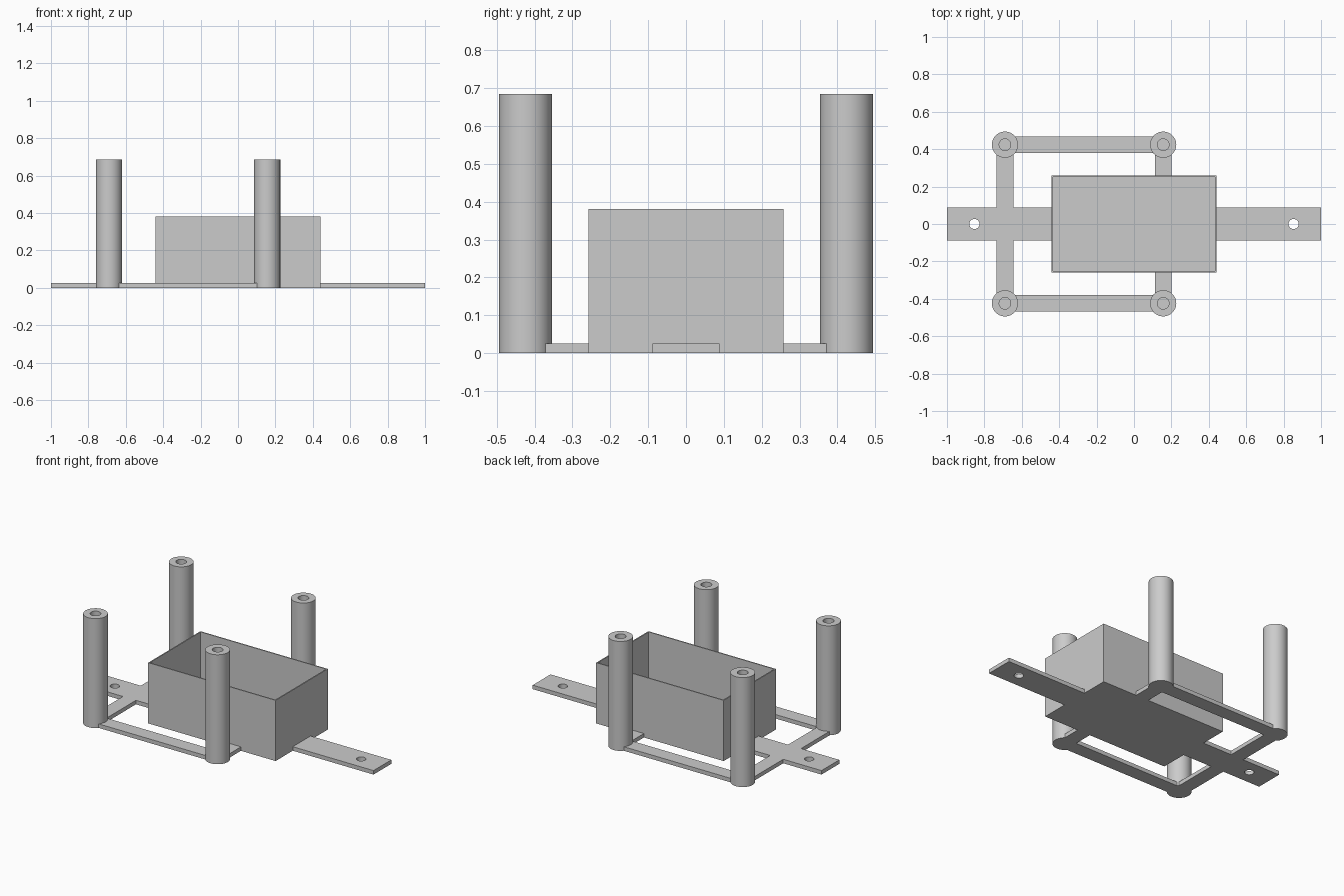
import bpy
import bmesh
import math
from mathutils import Matrix, Vector

cube = bpy.data.objects.get("Cube")
if cube:
    bpy.data.objects.remove(cube, do_unlink=True)

grey = bpy.data.materials.new("light grey plastic")
grey.use_nodes = True
COLOR = (0.6, 0.6, 0.6, 1)
grey.diffuse_color = COLOR
grey.node_tree.nodes["Principled BSDF"].inputs["Base Color"].default_value = COLOR

THICK = 0.025                    # frame plate thickness
BOX_X, BOX_Y, BOX_H = 0.441, 0.258, 0.38
WALL = 0.01
POST_X = (-0.69, 0.156)
POST_Y, POST_R, POST_H, BORE_R = 0.424, 0.07, 0.685, 0.031
BAR = 0.045                      # half width of the bars
ARM = 0.088                      # half width of the mounting arms


def finish(name, bm):
    bmesh.ops.recalc_face_normals(bm, faces=bm.faces)
    mesh = bpy.data.meshes.new(name)
    bm.to_mesh(mesh)
    bm.free()
    mesh.materials.append(grey)
    obj = bpy.data.objects.new(name, mesh)
    bpy.context.collection.objects.link(obj)
    return obj


def block(name, x0, x1, y0, y1, z0=0, z1=THICK):
    bm = bmesh.new()
    centre = Vector((x0 + x1, y0 + y1, z0 + z1)) / 2
    size = Matrix.Diagonal((x1 - x0, y1 - y0, z1 - z0, 1))
    bmesh.ops.create_cube(bm, size=1, matrix=Matrix.Translation(centre) @ size)
    return finish(name, bm)


def lathe(name, profile, x, y):
    bm = bmesh.new()
    verts = [bm.verts.new((r, 0, z)) for r, z in profile]
    edges = [bm.edges.new(pair) for pair in zip(verts, verts[1:])]
    bmesh.ops.spin(bm, geom=verts + edges, cent=(0, 0, 0), axis=(0, 0, 1),
                   angle=math.tau, steps=48, use_duplicate=False)
    bmesh.ops.remove_doubles(bm, verts=bm.verts, dist=0.0001)
    obj = finish(name, bm)
    obj.location = (x, y, 0)
    return obj


def smooth(obj):
    bpy.ops.object.select_all(action='DESELECT')
    obj.select_set(True)
    bpy.context.view_layer.objects.active = obj
    bpy.ops.object.shade_smooth_by_angle(angle=math.radians(30))


# Open-topped tray: inset the top face and push it down to the floor
tray = block("tray", -BOX_X, BOX_X, -BOX_Y, BOX_Y, 0, BOX_H)
bm = bmesh.new()
bm.from_mesh(tray.data)
top = max(bm.faces, key=lambda f: f.calc_center_median().z)
bmesh.ops.inset_region(bm, faces=[top], thickness=WALL)
inner = bmesh.ops.extrude_discrete_faces(bm, faces=[top])["faces"][0]
bmesh.ops.translate(bm, verts=inner.verts, vec=(0, 0, THICK - BOX_H))
bm.to_mesh(tray.data)
bm.free()

# Mounting arms with a screw hole near each end
for side, sign in (("left", 1), ("right", -1)):
    x0, x1 = sorted((sign * BOX_X, sign))
    arm = block(side + "_mounting_arm", x0, x1, -ARM, ARM)
    cutter = lathe(side + "_hole_cutter",
                   [(0, -0.1), (0.027, -0.1), (0.027, 0.1), (0, 0.1)],
                   sign * 0.853, 0)
    cutter.hide_render = True
    cutter.hide_set(True)
    cutter.display_type = 'WIRE'
    cut = arm.modifiers.new("screw hole", 'BOOLEAN')
    cut.operation = 'DIFFERENCE'
    cut.solver = 'EXACT'
    cut.object = cutter

# Bars and hollow posts, repeated front and back
post_profile = [(0, 0), (POST_R, 0), (POST_R, POST_H), (BORE_R, POST_H),
                (BORE_R, THICK), (0, THICK)]
for end, sign in (("front", -1), ("back", 1)):
    y = sign * POST_Y
    block(end + "_side_rail", *POST_X, y - BAR, y + BAR)
    for side, x, start in zip(("right", "left"), POST_X, (ARM, BOX_Y)):
        y0, y1 = sorted((sign * start, y))
        block(f"{end}_{side}_cross_bar", x - BAR, x + BAR, y0, y1)
        smooth(lathe(f"{end}_{side}_post", post_profile, x, y))
